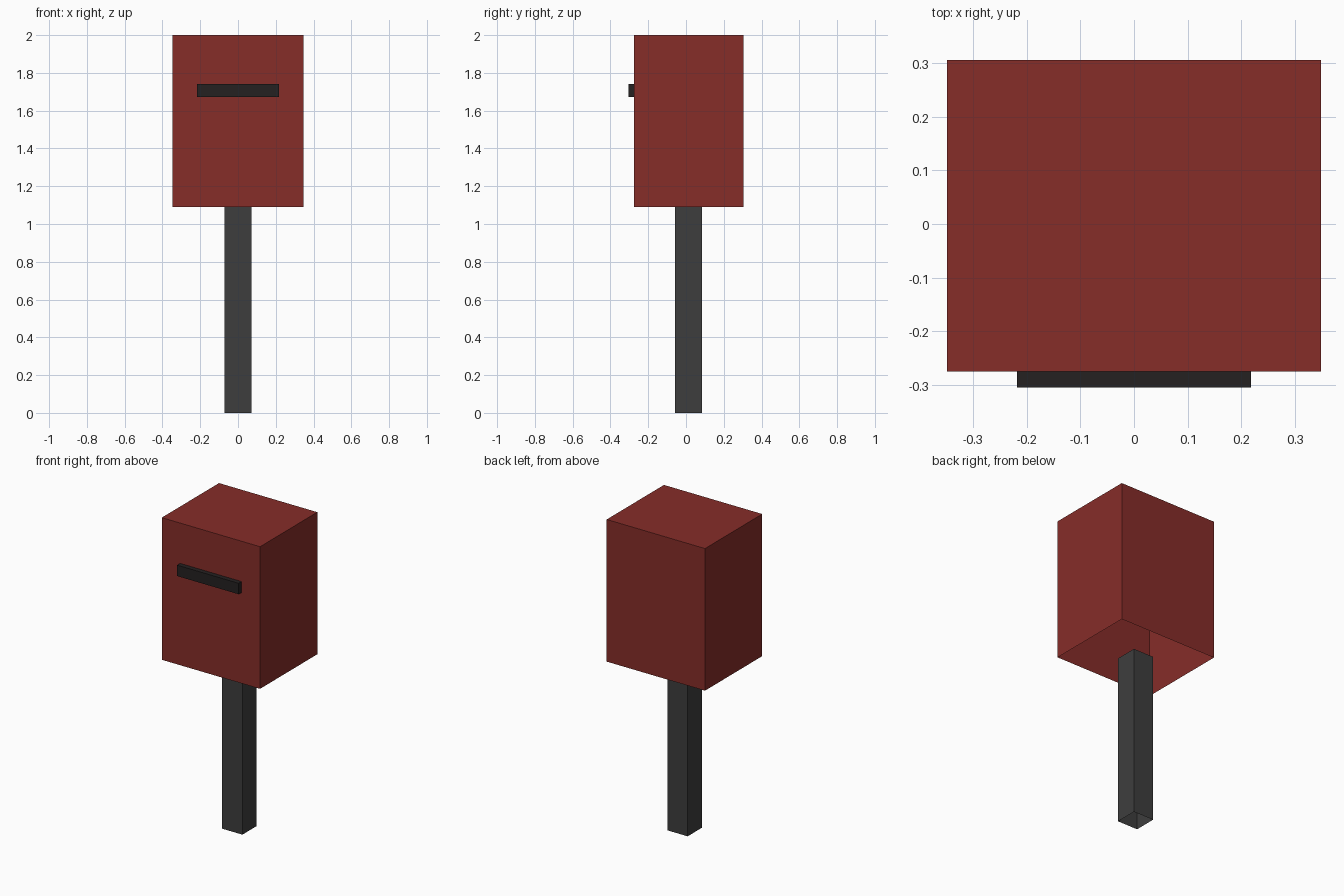
import bpy, bmesh

if "Cube" in bpy.data.objects:
    bpy.data.objects.remove(bpy.data.objects["Cube"])


def material(name, rgb):
    mat = bpy.data.materials.new(name)
    mat.diffuse_color = (*rgb, 1)
    mat.use_nodes = True
    mat.node_tree.nodes["Principled BSDF"].inputs["Base Color"].default_value = mat.diffuse_color
    return mat


def box(name, x, y, z, mat, open_sides=()):
    """Thin-walled box between (min, max) ranges; open_sides lists removed face normals."""
    bm = bmesh.new()
    bmesh.ops.create_cube(bm, size=1)
    gone = [f for f in bm.faces
            if tuple(round(c) for c in f.normal) in open_sides]
    bmesh.ops.delete(bm, geom=gone, context='FACES')
    for v in bm.verts:
        v.co = [lo + (hi - lo) * (c + 0.5) for c, (lo, hi) in zip(v.co, (x, y, z))]
    mesh = bpy.data.meshes.new(name)
    bm.to_mesh(mesh)
    bm.free()
    mesh.materials.append(mat)
    obj = bpy.data.objects.new(name, mesh)
    bpy.context.collection.objects.link(obj)
    return obj


UP, DOWN, BACK = (0, 0, 1), (0, 0, -1), (0, 1, 0)
red = material("red_paint", (0.24, 0.026, 0.022))
grey = material("dark_grey", (0.048, 0.048, 0.048))
black = material("slot_black", (0.018, 0.015, 0.015))

# Post: open tube of four sides
box("post", (-0.072, 0.072), (-0.058, 0.086), (0, 1.09), grey, (UP, DOWN))
# Letter box body: open underneath
box("mailbox_body", (-0.348, 0.348), (-0.274, 0.305), (1.09, 2.0), red, (DOWN,))
# Raised letter slot on the front
box("letter_slot", (-0.218, 0.218), (-0.304, -0.274), (1.672, 1.742), black, (BACK,))
